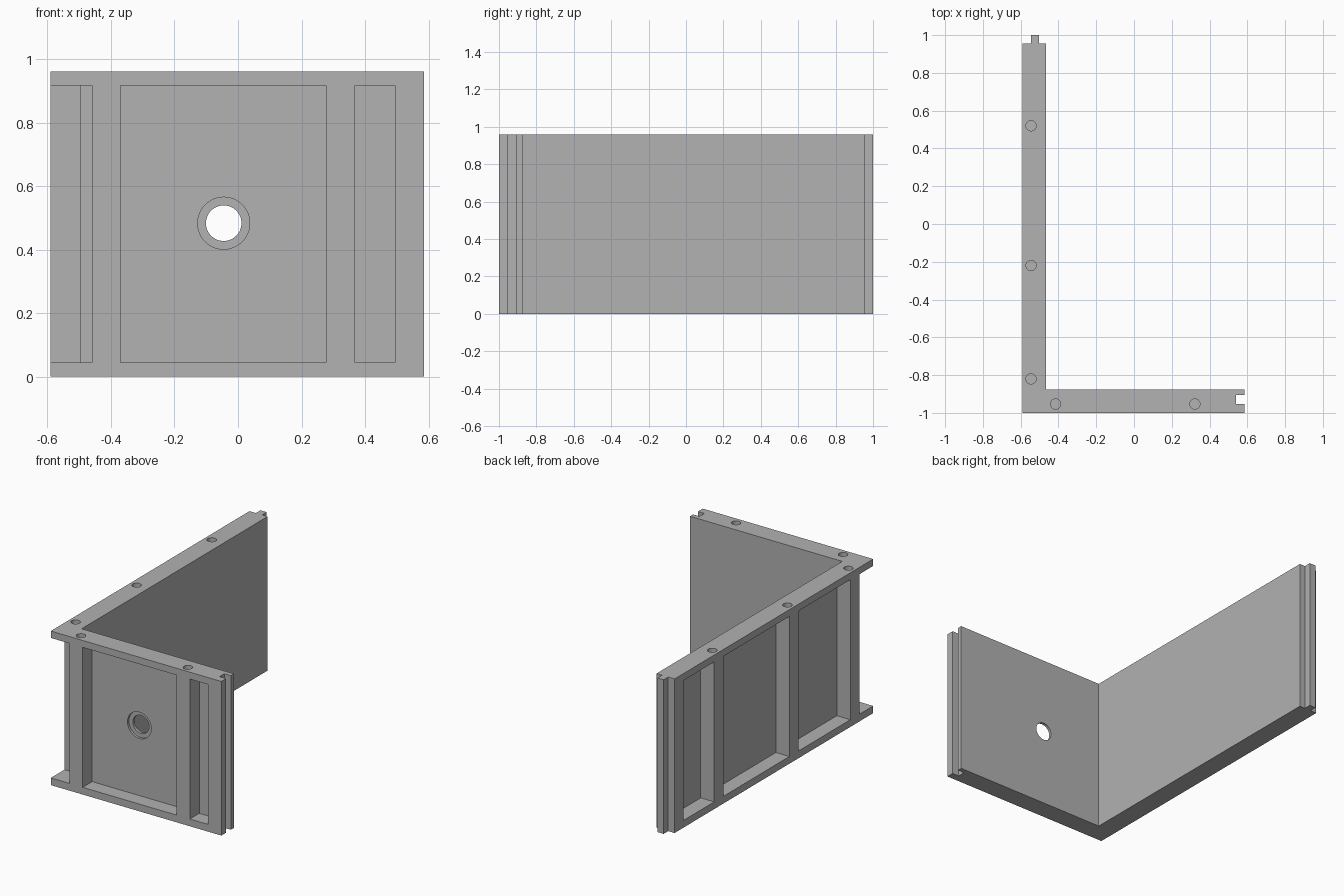
import bpy, bmesh, math
from mathutils import Matrix, Vector

cube = bpy.data.objects.get("Cube")
if cube:
    bpy.data.objects.remove(cube, do_unlink=True)

HEIGHT = 0.96
WALL = 0.125          # full wall thickness
DEPTH = 0.093         # pocket depth
LEFT, RIGHT, FRONT, BACK = -0.59, 0.585, -1.0, 0.955
Z0, Z1 = 0.045, 0.917  # pocket floor and ceiling
OUT = 0.1             # how far cutters reach past the outer faces

grey = bpy.data.materials.new("plain grey")
grey.use_nodes = True
colour = (0.445, 0.445, 0.445, 1)
grey.diffuse_color = colour
grey.node_tree.nodes["Principled BSDF"].inputs["Base Color"].default_value = colour


def make_object(name, bm):
    bmesh.ops.recalc_face_normals(bm, faces=bm.faces)
    mesh = bpy.data.meshes.new(name)
    bm.to_mesh(mesh)
    bm.free()
    mesh.materials.append(grey)
    obj = bpy.data.objects.new(name, mesh)
    bpy.context.collection.objects.link(obj)
    return obj


def cut(bm):
    """Subtract a temporary solid from the panel."""
    cutter = make_object("cutter", bm)
    cutter.hide_render = True
    mod = panel.modifiers.new("cut", "BOOLEAN")
    mod.operation = "DIFFERENCE"
    mod.solver = "EXACT"
    mod.object = cutter
    bpy.context.view_layer.objects.active = panel
    bpy.ops.object.modifier_apply(modifier=mod.name)
    bpy.data.objects.remove(cutter, do_unlink=True)


def cut_box(x, y):
    bm = bmesh.new()
    size = Vector((x[1] - x[0], y[1] - y[0], Z1 - Z0))
    centre = Vector((x[0] + x[1], y[0] + y[1], Z0 + Z1)) / 2
    bmesh.ops.create_cube(bm, size=1, matrix=Matrix.Translation(centre) @ Matrix.Diagonal(size).to_4x4())
    cut(bm)


def cut_cylinder(centre, radius, length, turn=0):
    bm = bmesh.new()
    place = Matrix.Translation(centre) @ Matrix.Rotation(turn, 4, "X")
    bmesh.ops.create_cone(bm, cap_ends=True, segments=48, radius1=radius,
                          radius2=radius, depth=length, matrix=place)
    cut(bm)


# Corner panel: L-shaped plan with a tongue on one end and a groove on the other
inner_x, inner_y = LEFT + WALL, FRONT + WALL
plan = [(LEFT, FRONT), (RIGHT, FRONT),
        (RIGHT, -0.953), (0.54, -0.953), (0.54, -0.905), (RIGHT, -0.905),
        (RIGHT, inner_y), (inner_x, inner_y), (inner_x, BACK),
        (-0.503, BACK), (-0.503, 1), (-0.546, 1), (-0.546, BACK), (LEFT, BACK)]
bm = bmesh.new()
base = bm.faces.new([bm.verts.new((x, y, 0)) for x, y in plan])
top = bmesh.ops.extrude_face_region(bm, geom=[base])["geom"]
bmesh.ops.translate(bm, vec=(0, 0, HEIGHT), verts=[v for v in top if isinstance(v, bmesh.types.BMVert)])
panel = make_object("corner_panel", bm)

# Pockets between the ribs of the short front wall, including the open corner
for x in ((LEFT - OUT, -0.46), (-0.37, 0.277), (0.368, 0.495)):
    cut_box(x, (FRONT - OUT, FRONT + DEPTH))

# Pockets between the ribs of the long side wall, including the open corner
for y in ((FRONT - OUT, -0.865), (-0.775, -0.265), (-0.175, 0.475), (0.565, 0.865)):
    cut_box((LEFT - OUT, LEFT + DEPTH), y)

# Blind dowel holes in the top of each rib
for x, y in ((-0.545, 0.52), (-0.545, -0.22), (-0.545, -0.82), (-0.415, -0.953), (0.322, -0.953)):
    cut_cylinder((x, y, HEIGHT), 0.027, 0.18)

# Round port with a shallow counterbore in the front wall
port = Vector((-0.045, FRONT + DEPTH, 0.483))
cut_cylinder(port, 0.082, 0.03, math.pi / 2)
cut_cylinder(port, 0.056, 0.15, math.pi / 2)

# Smooth hole walls, crisp edges elsewhere
bpy.ops.object.select_all(action="DESELECT")
panel.select_set(True)
bpy.context.view_layer.objects.active = panel
bpy.ops.object.shade_smooth_by_angle(angle=math.radians(30))
